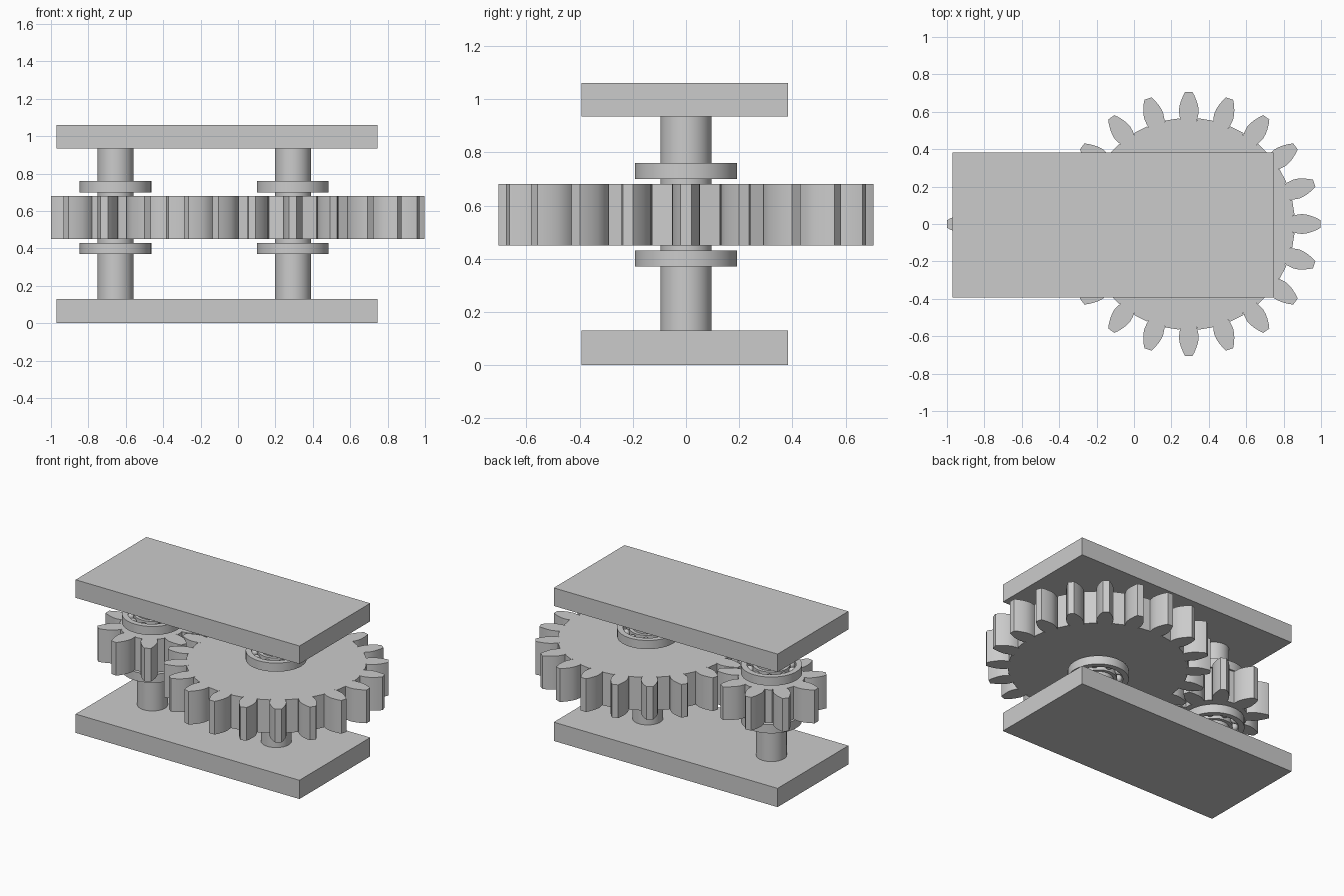
import bpy, bmesh, math
from mathutils import Vector, Matrix

if "Cube" in bpy.data.objects:
    bpy.data.objects.remove(bpy.data.objects["Cube"])

steel = bpy.data.materials.new("grey steel")
steel.use_nodes = True
grey = (0.6, 0.6, 0.6, 1)
steel.diffuse_color = grey
steel.node_tree.nodes["Principled BSDF"].inputs["Base Color"].default_value = grey

BIG_X, SMALL_X = 0.293, -0.655
HEIGHT = 1.06


def finish(name, bm, smooth=True):
    bmesh.ops.recalc_face_normals(bm, faces=bm.faces)
    mesh = bpy.data.meshes.new(name)
    bm.to_mesh(mesh)
    bm.free()
    mesh.materials.append(steel)
    obj = bpy.data.objects.new(name, mesh)
    bpy.context.collection.objects.link(obj)
    if smooth:
        bpy.ops.object.select_all(action="DESELECT")
        obj.select_set(True)
        bpy.context.view_layer.objects.active = obj
        bpy.ops.object.shade_smooth_by_angle(angle=math.radians(25))
    return obj


def plate(name, z0, z1):
    bm = bmesh.new()
    place = Matrix.Translation((-0.112, -0.005, (z0 + z1) / 2))
    size = Matrix.Diagonal((1.715, 0.775, z1 - z0, 1))
    bmesh.ops.create_cube(bm, size=1, matrix=place @ size)
    finish(name, bm, smooth=False)


def shaft(name, x, z0, z1, radius):
    bm = bmesh.new()
    bmesh.ops.create_cone(bm, cap_ends=True, segments=48, radius1=radius, radius2=radius,
                          depth=z1 - z0, matrix=Matrix.Translation((x, 0, (z0 + z1) / 2)))
    finish(name, bm)


def ring(bm, x, z0, z1, inner, outer, steps=48):
    profile = [(inner, z0), (outer, z0), (outer, z1), (inner, z1)]
    loops = []
    for i in range(steps):
        a = math.tau * i / steps
        loops.append([bm.verts.new((x + r * math.cos(a), r * math.sin(a), z)) for r, z in profile])
    for i in range(steps):
        a, b = loops[i], loops[(i + 1) % steps]
        for j in range(4):
            k = (j + 1) % 4
            bm.faces.new((a[j], b[j], b[k], a[k]))


def bearing(name, x, z0, z1):
    # Outer and inner races with a circle of balls between them
    bm = bmesh.new()
    ring(bm, x, z0, z1, 0.155, 0.192)
    ring(bm, x, z0, z1, 0.094, 0.118)
    for i in range(9):
        a = math.tau * i / 9
        at = Vector((x + 0.1365 * math.cos(a), 0.1365 * math.sin(a), (z0 + z1) / 2))
        bmesh.ops.create_uvsphere(bm, u_segments=16, v_segments=10, radius=0.025,
                                  matrix=Matrix.Translation(at))
    finish(name, bm)


def gear(name, x, teeth, tip, z0, z1, start=0.0):
    # Half tooth: depth below the tip, half width
    flank = [(0.14, 0.05), (0.154, 0.042), (0.13, 0.049), (0.10, 0.053), (0.075, 0.050),
             (0.05, 0.043), (0.02, 0.031), (0.0, 0.02)]
    tooth = [(tip - d, -w) for d, w in flank] + [(tip - d, w) for d, w in reversed(flank)]
    bm = bmesh.new()
    outline = []
    for i in range(teeth):
        turn = Matrix.Rotation(start + math.tau * i / teeth, 4, "Z")
        for u, v in tooth:
            outline.append(bm.verts.new(turn @ Vector((u, v, 0)) + Vector((x, 0, z0))))
    base = bm.faces.new(outline)
    made = bmesh.ops.extrude_face_region(bm, geom=[base])["geom"]
    top = [g for g in made if isinstance(g, bmesh.types.BMVert)]
    bmesh.ops.translate(bm, verts=top, vec=(0, 0, z1 - z0))
    finish(name, bm)


# Housing plates
plate("bottom_plate", 0, 0.13)
plate("top_plate", 0.935, HEIGHT)

# Meshing gears
gear("large_gear", BIG_X, 20, 0.705, 0.45, 0.68)
gear("small_gear", SMALL_X, 9, 0.345, 0.45, 0.68, start=math.pi)

# Shafts and their bearings
for label, x in (("large", BIG_X), ("small", SMALL_X)):
    shaft(label + "_gear_shaft", x, 0.13, 0.935, 0.096)
    bearing(label + "_gear_lower_bearing", x, 0.37, 0.43)
    bearing(label + "_gear_upper_bearing", x, 0.70, 0.76)
